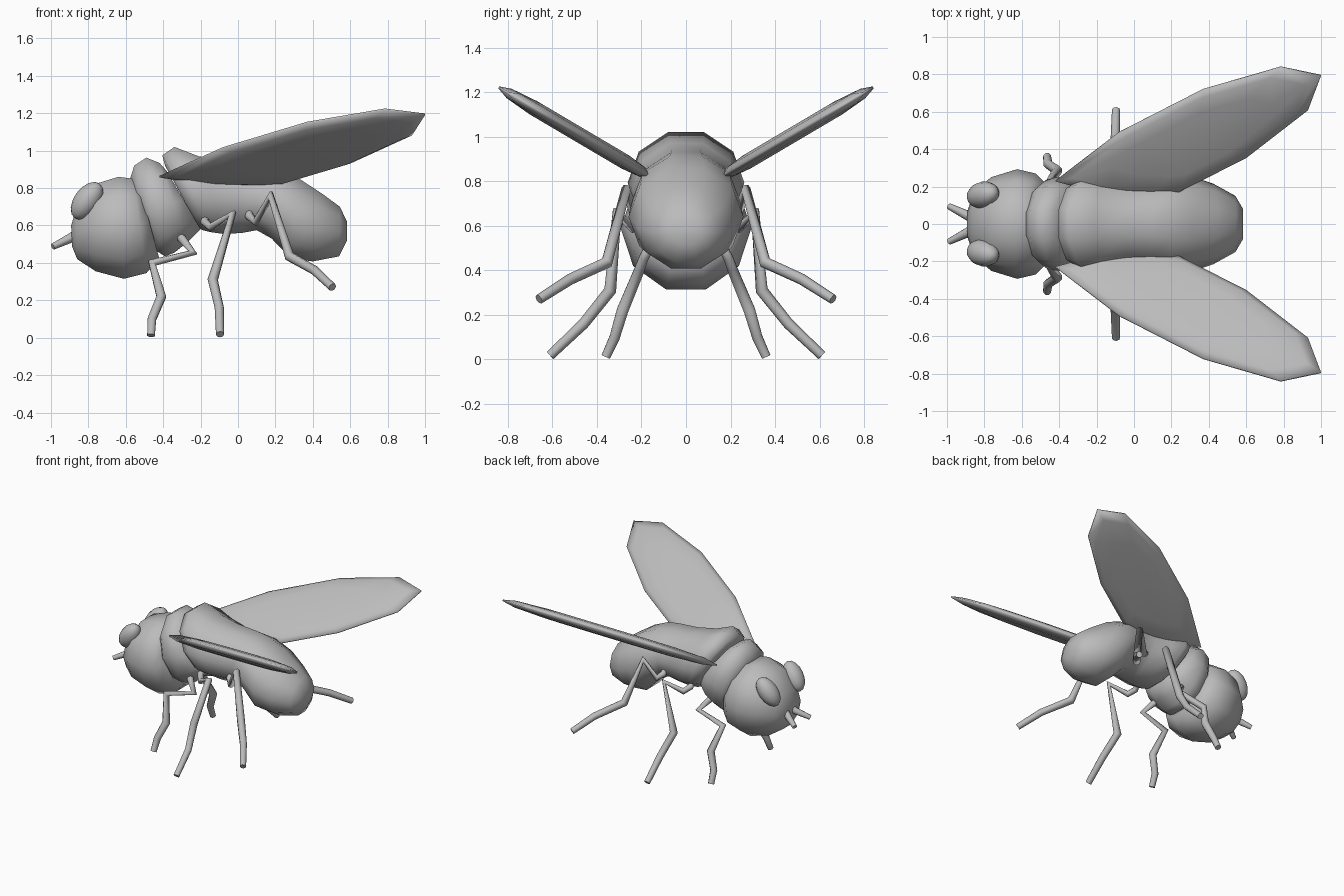
import bpy, bmesh, math
from mathutils import Vector

if "Cube" in bpy.data.objects:
    bpy.data.objects.remove(bpy.data.objects["Cube"])

grey = bpy.data.materials.new("grey")
grey.diffuse_color = (0.5, 0.5, 0.5, 1)
grey.use_nodes = True
grey.node_tree.nodes["Principled BSDF"].inputs["Base Color"].default_value = grey.diffuse_color


def make_object(name, bm):
    bmesh.ops.recalc_face_normals(bm, faces=bm.faces)
    for f in bm.faces:
        f.smooth = True
    me = bpy.data.meshes.new(name)
    bm.to_mesh(me)
    bm.free()
    ob = bpy.data.objects.new(name, me)
    bpy.context.collection.objects.link(ob)
    me.materials.append(grey)
    return ob


def bridge(bm, loops):
    n = len(loops[0])
    for a, b in zip(loops, loops[1:]):
        for i in range(n):
            j = (i + 1) % n
            bm.faces.new((a[i], a[j], b[j], b[i]))
    bm.faces.new(loops[0])
    bm.faces.new(loops[-1])


def loft(name, rings, sides=10):
    """Tilted oval rings: top x, top z, bottom x, bottom z, half width."""
    bm = bmesh.new()
    loops = []
    for xt, zt, xb, zb, w in rings:
        top, bot = Vector((xt, 0, zt)), Vector((xb, 0, zb))
        mid, half = (top + bot) / 2, (top - bot) / 2
        loop = []
        for k in range(sides):
            a = 2 * math.pi * (k + 0.5) / sides
            c = math.cos(a) / math.cos(math.pi / sides)
            loop.append(bm.verts.new(mid + half * c + Vector((0, w * math.sin(a), 0))))
        loops.append(loop)
    bridge(bm, loops)
    return make_object(name, bm)


# Head, collar, and thorax with abdomen
loft("head", [(-.892, .60, -.888, .49, .07), (-.865, .69, -.86, .42, .16),
              (-.77, .82, -.76, .355, .25), (-.64, .86, -.61, .315, .293),
              (-.56, .85, -.49, .345, .27), (-.53, .83, -.42, .42, .22)])
loft("collar", [(-.58, .84, -.43, .46, .20), (-.555, .92, -.39, .435, .235),
                (-.49, .963, -.34, .455, .25), (-.42, .935, -.27, .51, .24),
                (-.38, .89, -.20, .58, .20)])
loft("thorax_and_abdomen", [
    (-.39, .92, -.21, .59, .20), (-.405, .975, -.19, .575, .235),
    (-.34, 1.02, -.15, .565, .262), (-.21, .97, -.08, .555, .24),
    (-.05, .94, .02, .56, .215), (.10, .93, .10, .575, .21),
    (.20, .91, .18, .53, .24), (.32, .855, .28, .425, .258),
    (.45, .77, .40, .408, .215), (.545, .70, .54, .435, .15),
    (.583, .62, .583, .52, .08)])


def tube(name, pts, radii, side):
    cu = bpy.data.curves.new(name, 'CURVE')
    cu.dimensions = '3D'
    cu.bevel_depth = 1
    cu.bevel_resolution = 2
    cu.use_fill_caps = True
    sp = cu.splines.new('POLY')
    sp.points.add(len(pts) - 1)
    for p, (x, y, z), r in zip(sp.points, pts, radii):
        p.co = (x, y * side, z, 1)
        p.radius = r
    sp.use_smooth = True
    cu.materials.append(grey)
    ob = bpy.data.objects.new(name, cu)
    bpy.context.collection.objects.link(ob)


LEGS = {
    "front_leg": [(-.32, .12, .55), (-.30, .15, .53), (-.24, .19, .455), (-.46, .21, .40),
                  (-.41, .285, .22), (-.46, .32, .10), (-.465, .36, .012)],
    "middle_leg": [(-.16, .14, .66), (-.18, .20, .62), (-.145, .24, .59), (-.03, .31, .66),
                   (-.135, .34, .31), (-.10, .46, .16), (-.096, .61, .018)],
    "rear_leg": [(.06, .14, .69), (.06, .19, .65), (.095, .22, .62), (.175, .27, .76),
                 (.275, .355, .435), (.41, .52, .36), (.505, .66, .27)],
}
LEG_R = [.02, .023, .023, .025, .028, .025, .022]

# Wing outline (x, y); the wing plane rises outward
WING = [(-.42, .23), (-.08, .49), (.37, .72), (.785, .84), (1.0, .795),
        (.93, .61), (.60, .355), (.235, .17), (.10, .155), (-.18, .165)]


def wing(name, side):
    bm = bmesh.new()
    slope = .59
    pts = [Vector((x, y, .82 + slope * (y - .16))) for x, y in WING]
    nrm = Vector((0, -slope, 1)).normalized()
    centre = sum(pts, Vector()) / len(pts)
    loops = []
    for scale, off in ((.6, -.034), (.88, -.024), (1, -.005),
                       (1, .005), (.88, .024), (.6, .034)):
        loop = []
        for p in pts:
            q = centre + (p - centre) * scale + nrm * off
            loop.append(bm.verts.new((q.x, q.y * side, q.z)))
        loops.append(loop)
    bridge(bm, loops)
    make_object(name, bm)


def eye(name, side):
    bm = bmesh.new()
    bmesh.ops.create_uvsphere(bm, u_segments=12, v_segments=8, radius=1)
    ob = make_object(name, bm)
    ob.scale = (.07, .072, .115)
    ob.rotation_euler = (math.radians(-8 * side), math.radians(36), 0)
    ob.location = (-.807, .155 * side, .732)


for side, tag in ((1, "left"), (-1, "right")):
    for leg, pts in LEGS.items():
        tube(f"{tag}_{leg}", pts, LEG_R, side)
    tube(f"{tag}_antenna", [(-.82, .03, .58), (-.89, .045, .535), (-.99, .095, .487)],
         [.028, .026, .017], side)
    wing(f"{tag}_wing", side)
    eye(f"{tag}_eye", side)
